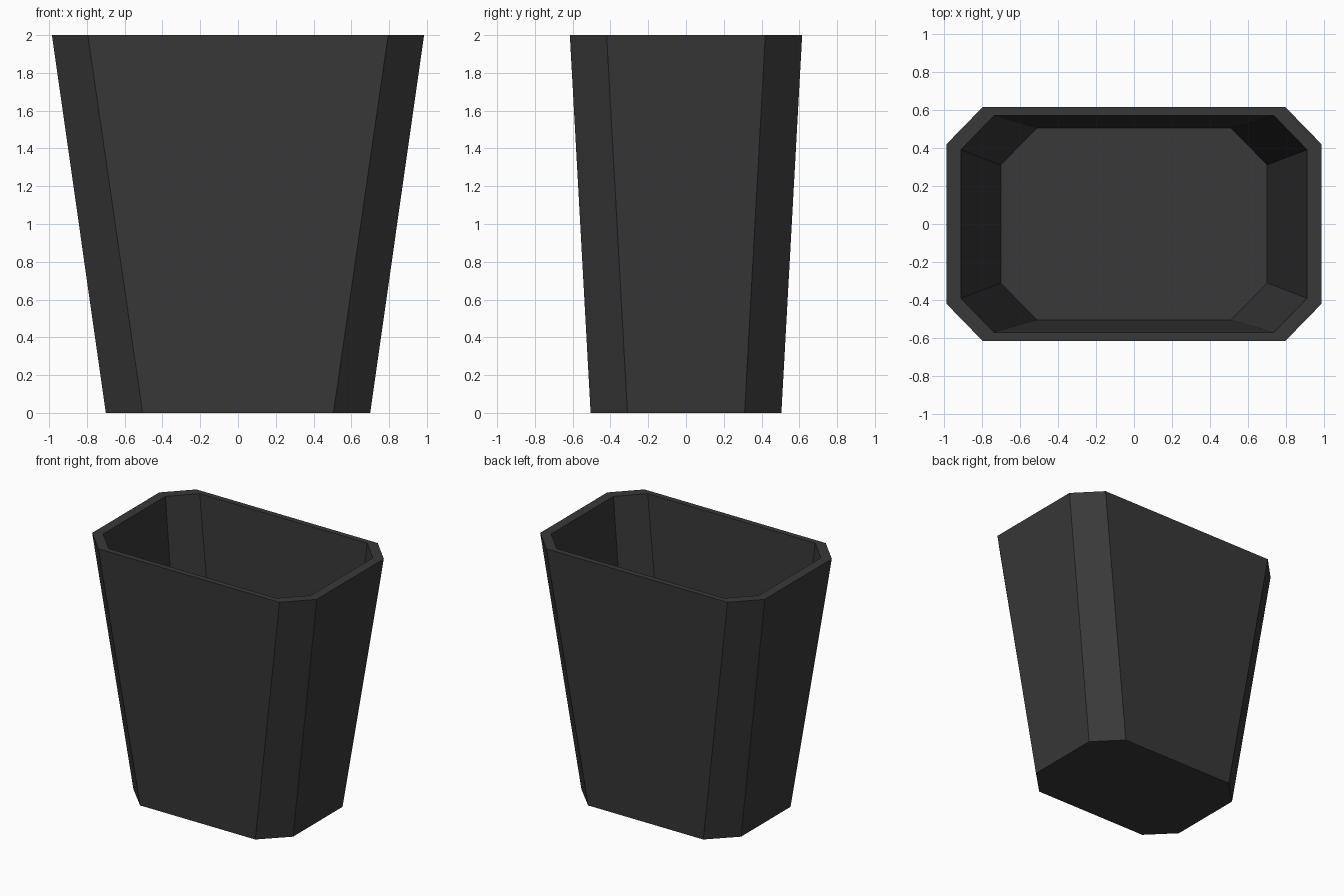
import bpy, bmesh

if "Cube" in bpy.data.objects:
    bpy.data.objects.remove(bpy.data.objects["Cube"])

mat = bpy.data.materials.new("charcoal")
mat.diffuse_color = (0.04, 0.04, 0.04, 1)
mat.use_nodes = True
mat.node_tree.nodes["Principled BSDF"].inputs["Base Color"].default_value = mat.diffuse_color


def ring(bm, hx, hy, cx, cy, z):
    """Chamfered rectangle: half sizes hx, hy; corner cuts start at cx, cy."""
    pts = [(hx, -cy), (hx, cy), (cx, hy), (-cx, hy),
           (-hx, cy), (-hx, -cy), (-cx, -hy), (cx, -hy)]
    return [bm.verts.new((x, y, z)) for x, y in pts]


def bridge(bm, a, b):
    n = len(a)
    for i in range(n):
        j = (i + 1) % n
        bm.faces.new((a[i], a[j], b[j], b[i]))


# Tapered bin: outer wall, rim, inner wall and floor
bm = bmesh.new()
rings = [ring(bm, 0.70, 0.505, 0.505, 0.31, 0.0),
         ring(bm, 0.985, 0.615, 0.795, 0.42, 2.0),
         ring(bm, 0.91, 0.57, 0.735, 0.39, 2.0),
         ring(bm, 0.70, 0.505, 0.51, 0.31, 0.02)]
for lower, upper in zip(rings, rings[1:]):
    bridge(bm, lower, upper)
bm.faces.new(rings[0][::-1])
bm.faces.new(rings[-1])
bmesh.ops.recalc_face_normals(bm, faces=bm.faces)

mesh = bpy.data.meshes.new("waste_bin")
bm.to_mesh(mesh)
bm.free()
mesh.materials.append(mat)
bpy.context.collection.objects.link(bpy.data.objects.new("waste_bin", mesh))
